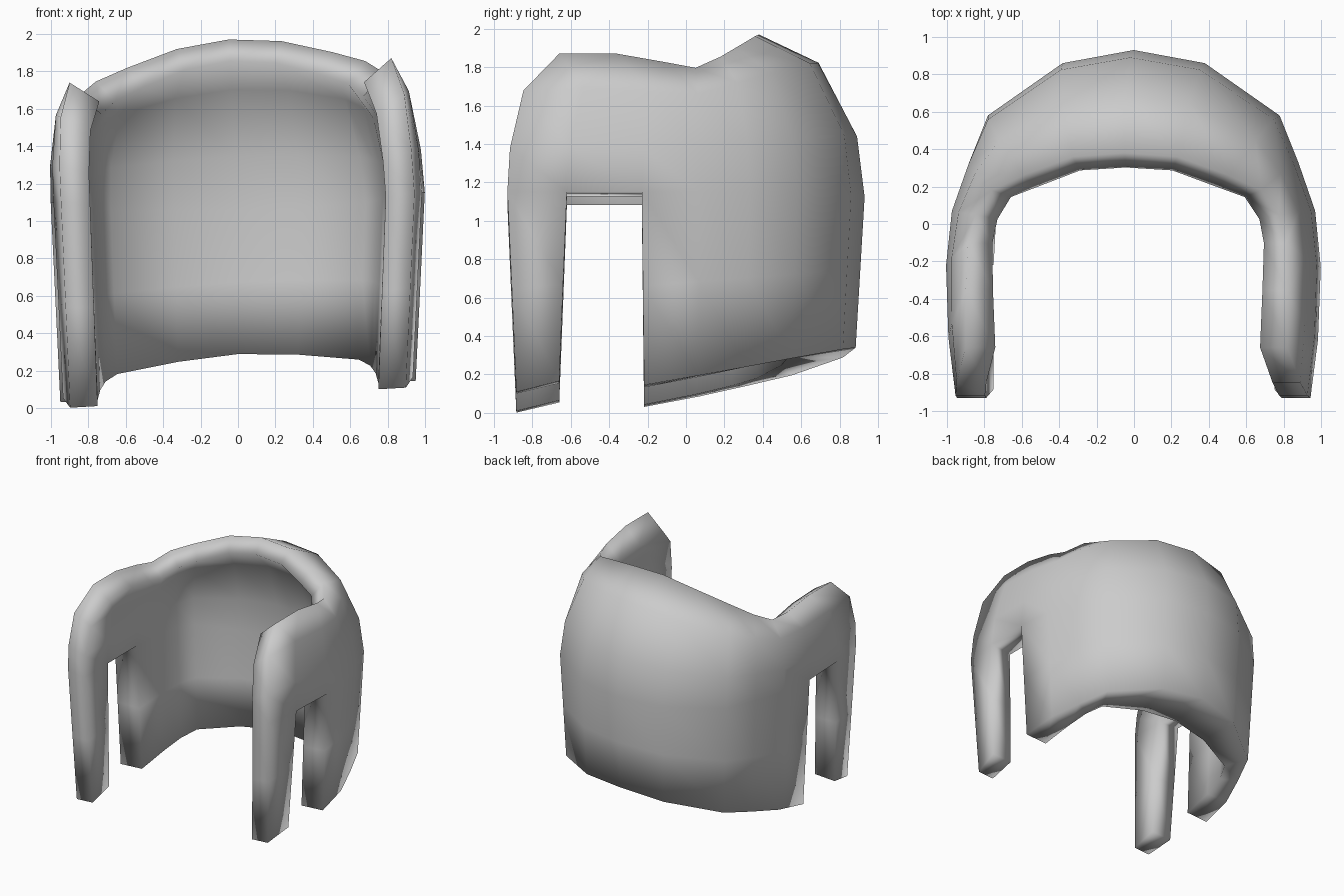
import bpy, bmesh, math
from mathutils import Vector

cube = bpy.data.objects.get("Cube")
if cube:
    bpy.data.objects.remove(cube, do_unlink=True)

WAIST_Z = 1.125      # widest level, also the top of the side openings

# Half outline from back centre to front:
# outer waist (x, y), inner waist (x, y), rim point (x, y, z), foot height
half = [
    ((0, .93), (0, .56), (0, .38, 1.97), .34),
    ((.38, .86), (.34, .52), (.28, .36, 1.94), .31),
    ((.78, .58), (.68, .39), (.55, .26, 1.86), .24),
    ((.88, .33), (.745, .25), (.72, .18, 1.80), .19),
    ((.97, .07), (.775, .05), (.81, .05, 1.735), .14),
    ((1.0, -.23), (.79, -.23), (.85, -.10, 1.76), .088),
    ((.985, -.62), (.79, -.62), (.86, -.36, 1.805), .11),
    ((.945, -.93), (.79, -.93), (.86, -.66, 1.805), .055),
]


def mirrored(s):
    (mx, my), (ix, iy), (tx, ty, tz), b = s
    return (-mx, my), (-ix, iy), (-tx, ty, tz), b


stations = [mirrored(s) for s in reversed(half[1:])] + half
last = len(stations) - 1


def lean(p):
    """Give the shell its slight sideways tilt, least at the waist."""
    x = p.x - .04 * max(0, (p.z - 1.1) / .7)
    extra = .045 if p.z > WAIST_Z else .03
    tilt = .025 + extra * min(1, abs(p.z - WAIST_Z) / .6)
    return Vector((x, p.y, p.z + tilt * p.x / .92))


def profile(mid, top, foot, leg_back):
    """Points from the foot, straight up to the widest level, then curling in to the rim."""
    fy = -.66 if leg_back else mid.y * .95
    base = Vector((mid.x * .95, fy, foot))
    pts = [base, base.lerp(mid, .5), mid]
    for deg in (20 + 2 * mid.y, 51 + 5 * mid.y, 90):
        a = math.radians(deg)
        p = mid.lerp(top, 1 - math.cos(a))
        p.z = mid.z + (top.z - mid.z) * math.sin(a)
        pts.append(p)
    return pts


# Outer and inner skins as matching grids
bm = bmesh.new()
outer, inner = [], []
for i, (m, n, t, foot) in enumerate(stations):
    a = Vector(stations[max(i - 1, 0)][0])
    b = Vector(stations[min(i + 1, last)][0])
    d = (b - a).normalized()
    inward = Vector((d.y, -d.x, 0))
    if i in (0, last):
        inward = Vector((-math.copysign(1, m[0]), 0, 0))
    mid, top = Vector((m[0], m[1], WAIST_Z)), Vector(t)
    back = max(m[1], 0)
    leg_back = i in (1, last - 1)
    inner_mid = Vector((n[0], n[1], WAIST_Z - .02 - .05 * back))
    # The rim lip is widest on the arms
    lip = top + inward * (.115 - .04 * m[1]) - Vector((0, 0, .115))
    inner_foot = foot - .06 * back ** 2
    outer.append([bm.verts.new(lean(p)) for p in profile(mid, top, foot, leg_back)])
    inner.append([bm.verts.new(lean(p))
                  for p in profile(inner_mid, lip, inner_foot, leg_back)])

partner = {o: n for co, ci in zip(outer, inner) for o, n in zip(co, ci)}
rows = len(outer[0])
openings = (1, last - 2)
skin = []
for i in range(last):
    for k in range(rows - 1):
        if i in openings and k < 2:
            continue
        skin.append(bm.faces.new((outer[i][k], outer[i + 1][k],
                                  outer[i + 1][k + 1], outer[i][k + 1])))

# Close the rim, feet and openings, then add the inner skin
rim = [e for e in bm.edges if e.is_boundary]
for e in rim:
    v, w = e.verts
    bm.faces.new((v, w, partner[w], partner[v]))
for f in skin:
    bm.faces.new([partner[v] for v in reversed(f.verts)])
bmesh.ops.recalc_face_normals(bm, faces=bm.faces[:])

mesh = bpy.data.meshes.new("chair_shell")
bm.to_mesh(mesh)
bm.free()
shell = bpy.data.objects.new("chair_shell", mesh)
bpy.context.collection.objects.link(shell)

# Plain grey material
grey = bpy.data.materials.new("plain_grey")
grey.use_nodes = True
colour = (.6, .6, .6, 1)
grey.diffuse_color = colour
grey.node_tree.nodes["Principled BSDF"].inputs["Base Color"].default_value = colour
mesh.materials.append(grey)

# Soft shading across the wall, rim and legs
bpy.ops.object.select_all(action="DESELECT")
shell.select_set(True)
bpy.context.view_layer.objects.active = shell
bpy.ops.object.shade_smooth_by_angle(angle=math.radians(120))
